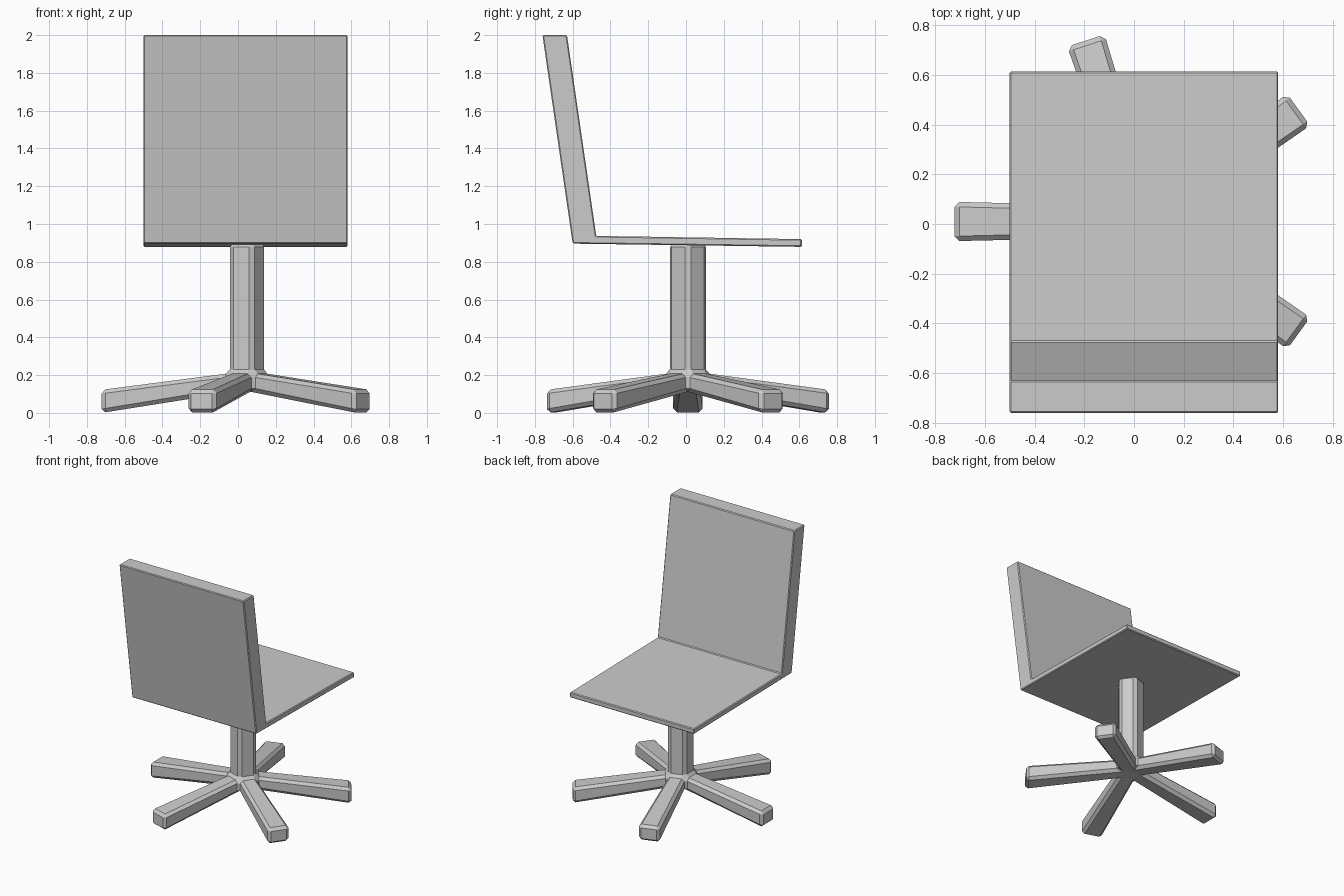
import bpy, bmesh
from math import sin, cos, radians
from mathutils import Vector

if "Cube" in bpy.data.objects:
    bpy.data.objects.remove(bpy.data.objects["Cube"])


def finish(bm, name, bevel):
    bmesh.ops.recalc_face_normals(bm, faces=bm.faces[:])
    mesh = bpy.data.meshes.new(name)
    bm.to_mesh(mesh)
    bm.free()
    obj = bpy.data.objects.new(name, mesh)
    bpy.context.collection.objects.link(obj)
    mod = obj.modifiers.new("edge_bevel", "BEVEL")
    mod.width = bevel
    mod.segments = 1
    mod.limit_method = "ANGLE"
    mod.angle_limit = radians(25)
    return obj


# Seat and backrest: one side profile (y, z) extruded across x
bm = bmesh.new()
profile = [(-0.60, 0.896), (0.613, 0.879), (0.613, 0.920),
           (-0.475, 0.937), (-0.63, 2.0), (-0.76, 2.0)]
face = bm.faces.new([bm.verts.new((-0.50, y, z)) for y, z in profile])
side = bmesh.ops.extrude_face_region(bm, geom=[face])["geom"]
bmesh.ops.translate(bm, vec=(1.08, 0, 0),
                    verts=[v for v in side if isinstance(v, bmesh.types.BMVert)])
finish(bm, "seat_and_backrest", 0.006)

# Pedestal: pentagonal hub, sides extruded into legs, top extruded into a column
CX, CY, RADIUS = 0.043, 0.01, 0.107
REACH, HALF_WIDTH = 0.765, 0.079
bm = bmesh.new()


def ring(z):
    return [bm.verts.new((CX + RADIUS * cos(radians(72 * i)),
                          CY + RADIUS * sin(radians(72 * i)), z)) for i in range(5)]


def bridge(a, b):
    for i in range(len(a)):
        j = (i + 1) % len(a)
        bm.faces.new((a[i], a[j], b[j], b[i]))


bottom, middle, top = ring(0.112), ring(0.21), ring(0.898)
bm.faces.new(bottom[::-1])
bm.faces.new(top)
bridge(middle, top)
for i in range(5):
    j = (i + 1) % 5
    angle = radians(72 * i + 36)
    out = Vector((cos(angle), sin(angle), 0))
    across = Vector((-sin(angle), cos(angle), 0))
    tip = Vector((CX, CY, 0)) + out * REACH
    root = [bottom[i], bottom[j], middle[j], middle[i]]
    end = [bm.verts.new(tip + across * (s * HALF_WIDTH) + Vector((0, 0, z)))
           for s, z in ((-1, 0.0), (1, 0.0), (1, 0.122), (-1, 0.122))]
    bridge(root, end)
    bm.faces.new(end)
finish(bm, "five_leg_pedestal", 0.02)
